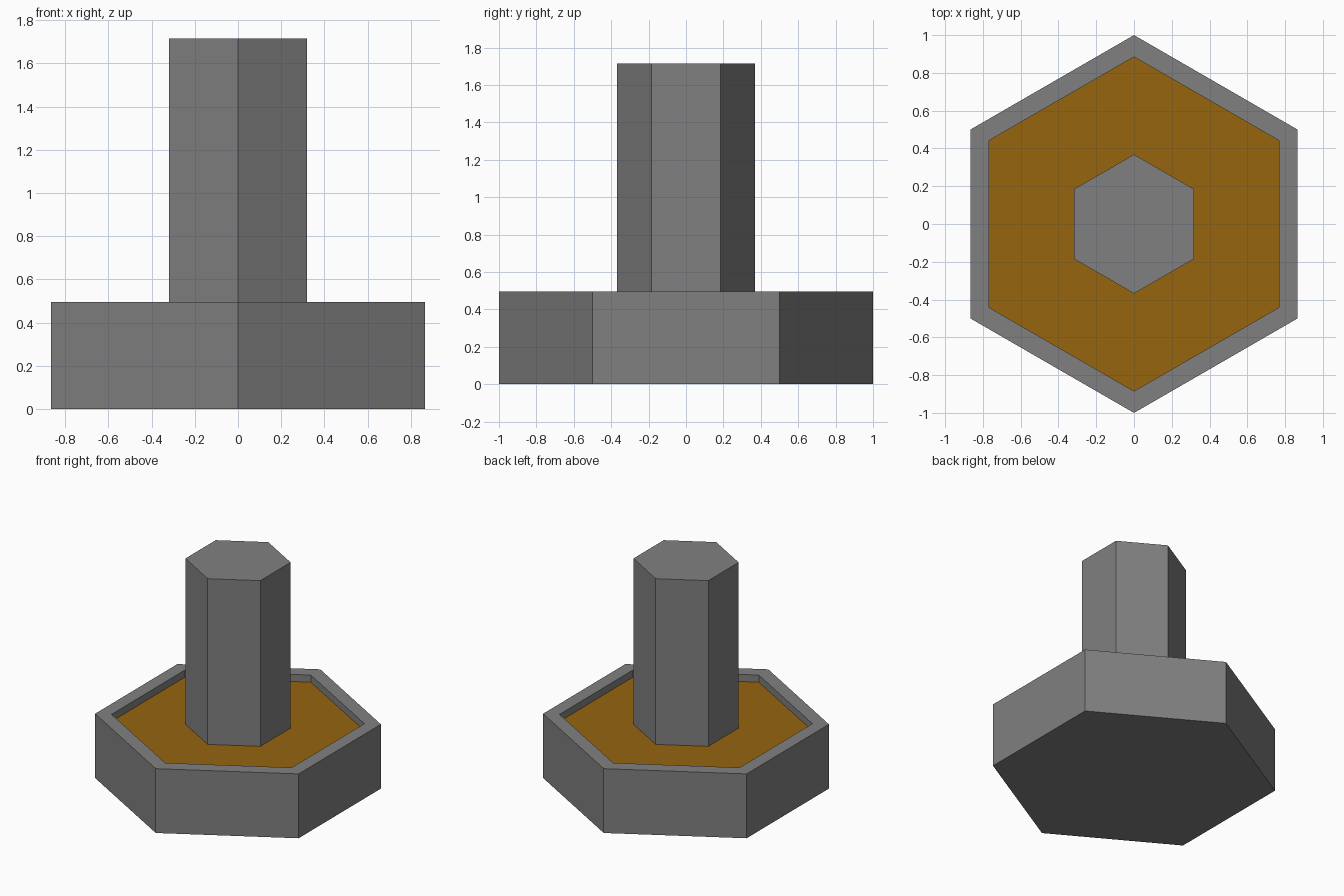
import bpy, bmesh, math

if "Cube" in bpy.data.objects:
    bpy.data.objects.remove(bpy.data.objects["Cube"])

RIM_R, INNER_R, POST_R = 1.0, 0.885, 0.368
RIM_Z, FILL_Z, POST_Z = 0.495, 0.44, 1.715


def material(name, rgb):
    m = bpy.data.materials.new(name)
    m.diffuse_color = (*rgb, 1.0)
    m.use_nodes = True
    m.node_tree.nodes["Principled BSDF"].inputs["Base Color"].default_value = m.diffuse_color
    return m


grey = material("stone_grey", (0.216, 0.216, 0.216))
amber = material("amber_brown", (0.303, 0.128, 0.0046))


def hex_ring(bm, radius, z):
    """Six vertices with corners pointing along +y and -y."""
    return [bm.verts.new((radius * math.cos(math.radians(30 + 60 * i)),
                          radius * math.sin(math.radians(30 + 60 * i)), z))
            for i in range(6)]


def hex_solid(name, rings, mats, top_mat=0):
    """Loft hexagons through (radius, z) rings and cap both ends."""
    bm = bmesh.new()
    loops = [hex_ring(bm, r, z) for r, z in rings]
    for a, b in zip(loops, loops[1:]):
        for i in range(6):
            j = (i + 1) % 6
            bm.faces.new((a[i], a[j], b[j], b[i]))
    bm.faces.new(loops[0][::-1])
    bm.faces.new(loops[-1]).material_index = top_mat
    bm.normal_update()
    mesh = bpy.data.meshes.new(name)
    bm.to_mesh(mesh)
    bm.free()
    for m in mats:
        mesh.materials.append(m)
    ob = bpy.data.objects.new(name, mesh)
    bpy.context.collection.objects.link(ob)
    return ob


# Basin with raised rim and coloured recessed floor
hex_solid("basin", [(RIM_R, 0), (RIM_R, RIM_Z), (INNER_R, RIM_Z), (INNER_R, FILL_Z)],
          [grey, amber], top_mat=1)

# Central post
hex_solid("post", [(POST_R, FILL_Z - 0.02), (POST_R, POST_Z)], [grey])
